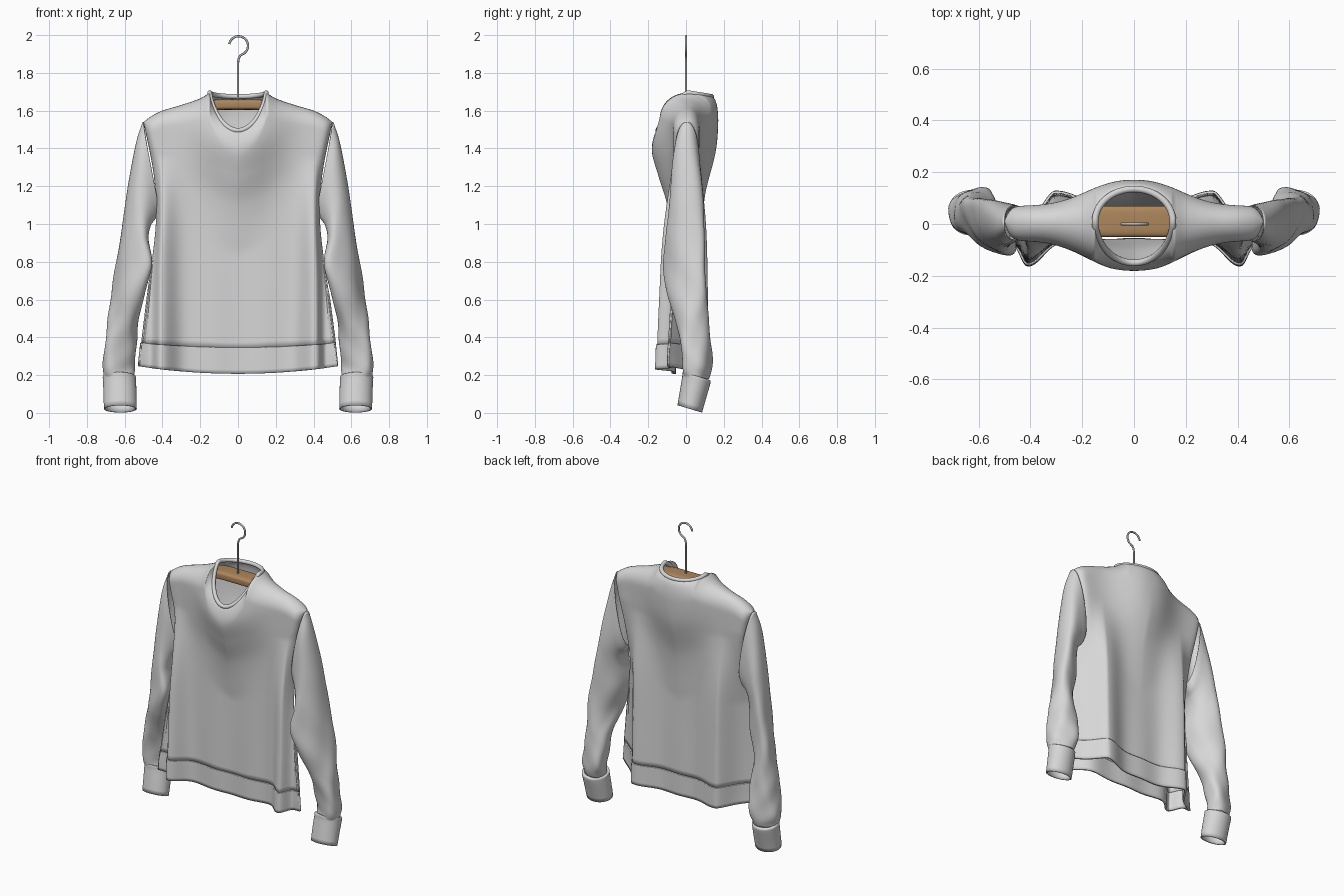
import bpy, bmesh, math
from math import sin, cos, pi, exp, sqrt
from mathutils import Vector

cube = bpy.data.objects.get("Cube")
if cube:
    bpy.data.objects.remove(cube, do_unlink=True)


def material(name, rgb):
    m = bpy.data.materials.new(name)
    m.use_nodes = True
    m.diffuse_color = (*rgb, 1)
    bsdf = next(n for n in m.node_tree.nodes if n.type == 'BSDF_PRINCIPLED')
    bsdf.inputs["Base Color"].default_value = (*rgb, 1)
    bsdf.inputs["Roughness"].default_value = 0.8
    return m


CLOTH = material("light grey cloth", (0.68, 0.68, 0.68))
WOOD = material("brown wood", (0.42, 0.24, 0.11))
METAL = material("grey metal", (0.48, 0.48, 0.48))


def along(keys, v):
    """Smooth curve through (position, value) keys in rising order."""
    if v <= keys[0][0]:
        return keys[0][1]
    if v >= keys[-1][0]:
        return keys[-1][1]
    i = next(k for k in range(len(keys) - 1) if v <= keys[k + 1][0])
    slope = lambda a, b: (b[1] - a[1]) / (b[0] - a[0])
    a, b = keys[i], keys[i + 1]
    m0 = slope(keys[max(i - 1, 0)], b)
    m1 = slope(a, keys[min(i + 2, len(keys) - 1)])
    h = b[0] - a[0]
    t = (v - a[0]) / h
    return ((2*t**3 - 3*t*t + 1) * a[1] + (t**3 - 2*t*t + t) * h * m0
            + (3*t*t - 2*t**3) * b[1] + (t**3 - t*t) * h * m1)


def clamp(v):
    return min(1, max(0, v))


def finish(bm, name, mat, thickness=0, offset=-1):
    bmesh.ops.remove_doubles(bm, verts=bm.verts, dist=0.0003)
    bmesh.ops.recalc_face_normals(bm, faces=bm.faces)
    for f in bm.faces:
        f.smooth = True
    mesh = bpy.data.meshes.new(name)
    bm.to_mesh(mesh)
    bm.free()
    mesh.materials.append(mat)
    ob = bpy.data.objects.new(name, mesh)
    bpy.context.collection.objects.link(ob)
    if thickness:
        mod = ob.modifiers.new("cloth thickness", 'SOLIDIFY')
        mod.thickness, mod.offset = thickness, offset


def bridge(bm, rows, closed):
    n = len(rows[0])
    for a, b in zip(rows, rows[1:]):
        for i in range(n if closed else n - 1):
            j = (i + 1) % n
            bm.faces.new((a[i], a[j], b[j], b[i]))


# Torso outline: half width, shoulder seam, neckline and depth of the side seam
WIDTH = [(0.2, 0.53), (0.35, 0.515), (0.6, 0.485), (1.0, 0.435), (1.25, 0.445), (1.54, 0.5)]
SHOULDER = [(0.15, 1.695), (0.2, 1.665), (0.3, 1.63), (0.4, 1.6), (0.46, 1.57), (0.5, 1.54)]
SIDE_SEAM = [(0.3, -0.095), (0.6, -0.075), (1.0, -0.03), (1.35, 0.01)]
NECK = 0.15
# Drape for front (-1) and back (1): chest bulge, corner folds and resting depth
BULGE = {-1: [(0.85, 0.0), (1.1, 0.035), (1.25, 0.08), (1.4, 0.118), (1.55, 0.1)],
         1: [(0.85, 0.0), (1.15, 0.03), (1.4, 0.09), (1.65, 0.105)]}
FOLD = {-1: [(0.2, 0.09), (0.6, 0.075), (1.0, 0.055), (1.35, 0.0)],
        1: [(0.2, 0.05), (0.6, 0.045), (1.0, 0.035), (1.35, 0.0)]}
REST = {-1: -0.065, 1: 0.07}
# Corner folds: position, soft inner width and steep outer width
CORNER = {-1: (0.41, 0.075, 0.03), 1: (0.31, 0.12, 0.06)}
SPREAD = [(0.85, 0.1), (1.15, 0.17), (1.35, 0.22), (1.5, 0.23)]


def neck_point(side, c):
    """Depth and height of the neckline; c is 1 at the middle, 0 at the shoulder."""
    if side < 0:
        return 0.01 - 0.16 * c, 1.695 - 0.2 * c ** 1.4
    return 0.01 + 0.125 * c, 1.695 - 0.02 * c


def top_edge(side, p):
    x = abs(p) * 0.5
    if x < NECK:
        return neck_point(side, sqrt(1 - (x / NECK) ** 2))
    return 0.01, along(SHOULDER, x)


def torso_point(side, p, z):
    width = along(WIDTH, z)
    x = p * width
    ax = abs(x)
    place, inner, outer = CORNER[side]
    wide = inner if ax < place else outer
    seam = along(SIDE_SEAM, z)
    # Hanging cloth: V-shaped bulge, corner folds, then a sweep to the side seam
    depth = REST[side] + side * along(BULGE[side], z - 0.35 * ax) * exp(-(ax / along(SPREAD, z)) ** 2.4)
    depth += side * along(FOLD[side], z) * exp(-((ax - place) / wide) ** 2)
    depth += 0.004 * cos(24 * x) * clamp(1.3 - z)
    depth += (seam - REST[side]) * clamp((ax - place) / (width - place)) * clamp((1.4 - z) / 0.5)
    depth = seam + (depth - seam) * sqrt(max(0, 1 - abs(p) ** 28))
    # Round over to the shoulder seam or the neckline
    y0, top = top_edge(side, p)
    d = clamp((top - z) / (0.145 - 0.075 * abs(p)))
    return Vector((x, y0 + (depth - y0) * sqrt(max(0, 1 - (1 - d) ** 2)), z))


half = [0.3 * sin(pi / 2 * i / 14) for i in range(15)]
half += [1 - 0.7 * (1 - i / 40) ** 1.6 for i in range(1, 41)]
COLUMNS = [-p for p in reversed(half[1:])] + half


def torso_shell(name, low, high, steps, thickness, offset):
    bm = bmesh.new()
    for side in (-1, 1):
        rows = []
        for i in range(steps + 1):
            t = 1 - (1 - i / steps) ** 1.6
            rows.append([bm.verts.new(torso_point(side, p, low(p) + (high(side, p) - low(p)) * t))
                         for p in COLUMNS])
        bridge(bm, rows, False)
    finish(bm, name, CLOTH, thickness, offset)


hem_seam = lambda p: 0.34 + 0.025 * p * p
torso_shell("sweater_body", hem_seam, lambda s, p: top_edge(s, p)[1], 56, 0.008, -1)
torso_shell("hem_band", lambda p: 0.207 + 0.04 * p * p,
            lambda s, p: hem_seam(p) + 0.006, 10, 0.014, 0)


def tube(name, points, radius, mat, closed):
    curve = bpy.data.curves.new(name, 'CURVE')
    curve.dimensions = '3D'
    curve.bevel_depth, curve.bevel_resolution = radius, 4
    curve.use_fill_caps = True
    sp = curve.splines.new('POLY')
    sp.points.add(len(points) - 1)
    for q, co in zip(sp.points, points):
        q.co = (*co, 1)
    sp.use_cyclic_u = closed
    sp.use_smooth = True
    curve.materials.append(mat)
    ob = bpy.data.objects.new(name, curve)
    bpy.context.collection.objects.link(ob)


# Ribbed collar around the neckline
collar = []
for k in range(64):
    a = 2 * pi * k / 64
    y, z = neck_point(-1 if cos(a) > 0 else 1, abs(cos(a)))
    collar.append((NECK * sin(a), y, z))
tube("collar", collar, 0.013, CLOTH, True)


def loft(name, rings, mat, sign=1, tilt=0, wrinkle=0, thickness=0, caps=False, sub=7, power=1.0):
    """Loft rings of (inner x, inner z, outer x, outer z, front y, back y, backward lean of outer edge)."""
    bm = bmesh.new()
    tracks = [[(i, r[k]) for i, r in enumerate(rings)] for k in range(7)]
    rows = []
    for s in range((len(rings) - 1) * sub + 1):
        h = s / sub
        xi, zi, xo, zo, yf, yb, lean = [along(t, h) for t in tracks]
        fade = clamp((h - 2) / 2) * wrinkle
        row = []
        for k in range(48):
            a = 2 * pi * k / 48
            c, d = [math.copysign(abs(v) ** power, v) for v in (cos(a), sin(a))]
            g = 1 + fade * (sin(4 * a + 1.5 * h) + 0.6 * sin(3 * a - 4 * h))
            x = (xi + xo) / 2 + (xo - xi) / 2 * c * g
            z = (zi + zo) / 2 + (zo - zi) / 2 * c
            dy = (yb - yf) / 2 * d * g
            row.append(bm.verts.new((sign * x, (yf + yb) / 2 + dy + lean * c, z - tilt * dy)))
        rows.append(row)
    bridge(bm, rows, True)
    if caps:
        bm.faces.new(rows[0])
        bm.faces.new(rows[-1])
    finish(bm, name, mat, thickness)


# Sleeves run from the armhole to the wrist, each ending in a tilted cuff
SLEEVE = [(0.415, 1.07, 0.505, 1.54, -0.065, 0.072, 0), (0.435, 1.03, 0.54, 1.43, -0.078, 0.08, 0),
          (0.462, 0.99, 0.58, 1.22, -0.088, 0.088, 0.02), (0.472, 0.92, 0.61, 1.02, -0.095, 0.085, 0.04),
          (0.455, 0.78, 0.645, 0.8, -0.1, 0.08, 0.06), (0.50, 0.62, 0.67, 0.62, -0.085, 0.095, 0.05),
          (0.53, 0.47, 0.69, 0.48, -0.05, 0.122, 0), (0.535, 0.35, 0.705, 0.36, -0.025, 0.132, -0.02),
          (0.545, 0.25, 0.718, 0.25, -0.01, 0.134, -0.025), (0.555, 0.18, 0.705, 0.18, -0.01, 0.118, -0.01)]
CUFF = [(0.56, 0.195, 0.7, 0.195, 0.0, 0.115, 0), (0.542, 0.193, 0.715, 0.193, -0.018, 0.13, 0),
        (0.54, 0.17, 0.715, 0.17, -0.02, 0.127, 0), (0.537, 0.1, 0.712, 0.1, -0.032, 0.107, 0),
        (0.536, 0.021, 0.71, 0.021, -0.045, 0.085, 0)]
for label, sign in (("left", 1), ("right", -1)):
    loft(label + "_sleeve", SLEEVE, CLOTH, sign, wrinkle=0.035, thickness=0.006, power=0.9)
    loft(label + "_cuff", CUFF, CLOTH, sign, tilt=0.3, thickness=0.008, sub=3)

# Wooden hanger bar following the shoulders, with a wire hook
BAR = [(-0.40, 1.53), (-0.28, 1.575), (-0.16, 1.625), (0, 1.632), (0.16, 1.625), (0.28, 1.575), (0.40, 1.53)]
bar_rings = []
for x, z in BAR:
    w = 0.06 - 0.08 * max(0, abs(x) - 0.15)
    bar_rings.append((x, z - 0.028, x, z + 0.028, 0.01 - w, 0.01 + w, 0))
loft("hanger_bar", bar_rings, WOOD, caps=True, power=0.5)

hook = [(0, 0, 1.64), (0, 0, 1.85), (0.003, 0, 1.875), (0.012, 0, 1.892)]
for k in range(25):
    a = math.radians(-55 + 225 * k / 24)
    hook.append((0.003 + 0.05 * cos(a), 0, 1.944 + 0.05 * sin(a)))
tube("hanger_hook", hook, 0.006, METAL, False)
